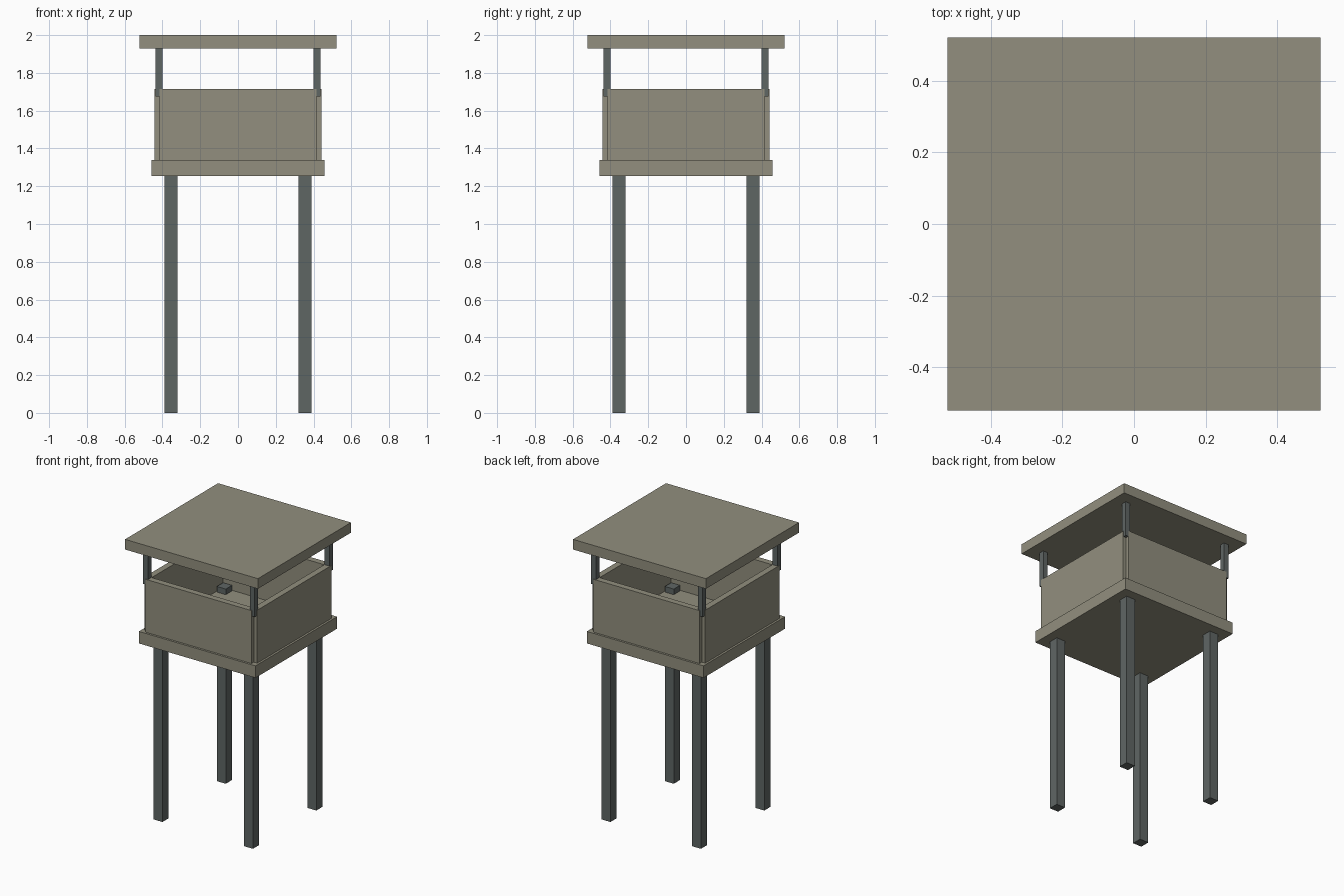
import bpy

if "Cube" in bpy.data.objects:
    bpy.data.objects.remove(bpy.data.objects["Cube"])


def srgb(r, g, b):
    """Convert 0-255 display values to a linear colour."""
    lin = [(v / 255 / 12.92) if v < 10 else ((v / 255 + 0.055) / 1.055) ** 2.4 for v in (r, g, b)]
    return (*lin, 1)


def material(name, colour):
    m = bpy.data.materials.new(name)
    m.diffuse_color = colour
    m.use_nodes = True
    m.node_tree.nodes["Principled BSDF"].inputs["Base Color"].default_value = m.diffuse_color
    return m


wood = material("weathered_wood", srgb(146, 143, 126))
steel = material("dark_steel", srgb(95, 102, 100))


def box(name, mat, x0, x1, y0, y1, z0, z1):
    """Axis-aligned box given by its limits."""
    bpy.ops.mesh.primitive_cube_add(size=1, location=((x0 + x1) / 2, (y0 + y1) / 2, (z0 + z1) / 2))
    ob = bpy.context.object
    ob.name = name
    ob.scale = (x1 - x0, y1 - y0, z1 - z0)
    bpy.ops.object.transform_apply(location=False, rotation=False, scale=True)
    ob.data.materials.append(mat)
    return ob


FLOOR, WALL_TOP, ROOF = 1.34, 1.715, 1.928

# Platform and flat roof
box("platform", wood, -0.457, 0.457, -0.457, 0.457, 1.255, FLOOR)
box("roof", wood, -0.521, 0.521, -0.521, 0.521, ROOF, 2.0)

# Parapet walls, stopping short of the corners to leave small notches
OUT, INNER, END = 0.442, 0.398, 0.416
for s, side in ((-1, "front"), (1, "back")):
    a, b = sorted((s * INNER, s * OUT))
    box(side + "_wall", wood, -END, END, a, b, FLOOR, WALL_TOP)
for s, side in ((-1, "left"), (1, "right")):
    a, b = sorted((s * INNER, s * OUT))
    box(side + "_wall", wood, a, b, -END, END, FLOOR, WALL_TOP)

# Legs reach through the floor; slim posts carry the roof
for sx in (-1, 1):
    for sy in (-1, 1):
        for name, lo, hi, z0, z1 in (("leg", 0.32, 0.39, 0, 1.38),
                                     ("roof_post", 0.4, 0.438, 1.675, ROOF)):
            x0, x1 = sorted((sx * lo, sx * hi))
            y0, y1 = sorted((sy * lo, sy * hi))
            box(name, steel, x0, x1, y0, y1, z0, z1)
